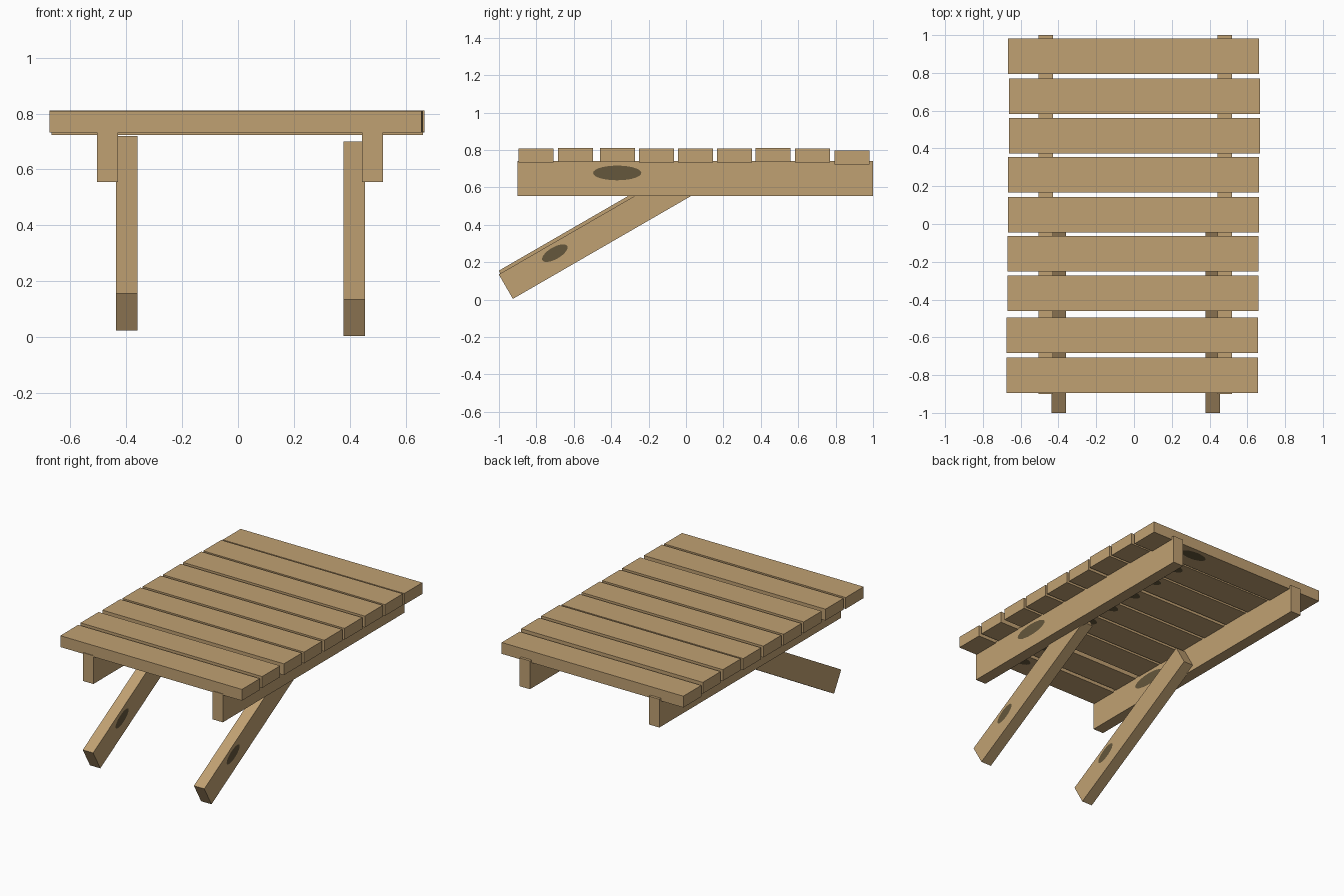
import bpy, bmesh, math
from mathutils import Matrix, Vector

if "Cube" in bpy.data.objects:
    bpy.data.objects.remove(bpy.data.objects["Cube"])


def flat(name, rgb):
    m = bpy.data.materials.new(name)
    m.diffuse_color = (*rgb, 1.0)
    m.use_nodes = True
    m.node_tree.nodes["Principled BSDF"].inputs["Base Color"].default_value = m.diffuse_color
    return m


WOOD = flat("light wood", (0.53, 0.355, 0.17))
KNOT = flat("dark knot", (0.130, 0.095, 0.045))


def board(name, centre, size, x_dir=(1, 0, 0), y_dir=(0, 1, 0)):
    """Board with length, width, thickness along its own axes; one knot on its lower face."""
    length, width, thick = size
    bm = bmesh.new()
    bmesh.ops.create_cube(bm, size=1.0, matrix=Matrix.Diagonal((length, width, thick, 1)))
    # knot: thin oval plate on the local -z face
    ring = []
    for i in range(28):
        a = -2 * math.pi * i / 28
        ring.append(bm.verts.new((length * (0.22 + 0.068 * math.cos(a)),
                                  width * (0.16 + 0.21 * math.sin(a)),
                                  -thick / 2 - 0.002)))
    bm.faces.new(ring).material_index = 1
    x, y = Vector(x_dir).normalized(), Vector(y_dir).normalized()
    rot = Matrix((x, y, x.cross(y))).transposed().to_4x4()
    bm.transform(Matrix.Translation(centre) @ rot)
    mesh = bpy.data.meshes.new(name)
    bm.to_mesh(mesh)
    bm.free()
    mesh.materials.append(WOOD)
    mesh.materials.append(KNOT)
    obj = bpy.data.objects.new(name, mesh)
    bpy.context.collection.objects.link(obj)


# deck planks, slightly uneven: x, y, top height
planks = [(-0.009, -0.802, 0.807), (-0.009, -0.590, 0.811), (-0.006, -0.367, 0.811),
          (-0.005, -0.158, 0.809), (-0.002, 0.050, 0.809), (-0.002, 0.260, 0.807),
          (0.003, 0.466, 0.811), (0.003, 0.676, 0.807), (-0.003, 0.888, 0.798)]
for i, (x, y, top) in enumerate(planks):
    board(f"plank_{i + 1}", (x, y, top - 0.0375), (1.33, 0.188, 0.075))

# long beams under the deck, knots facing +x
for side, x in (("left", -0.467), ("right", 0.481)):
    board(f"{side}_beam", (x, 0.05, 0.6475), (1.9, 0.187, 0.076), (0, -1, 0), (0, 0, 1))

# slanted legs, 30 degrees from the ground
c, s = math.cos(math.radians(30)), 0.5
for side, x, z in (("left", -0.398, 0.372), ("right", 0.416, 0.352)):
    board(f"{side}_leg", (x, -0.474, z), (1.13, 0.151, 0.076), (0, -c, -s), (0, -s, c))
